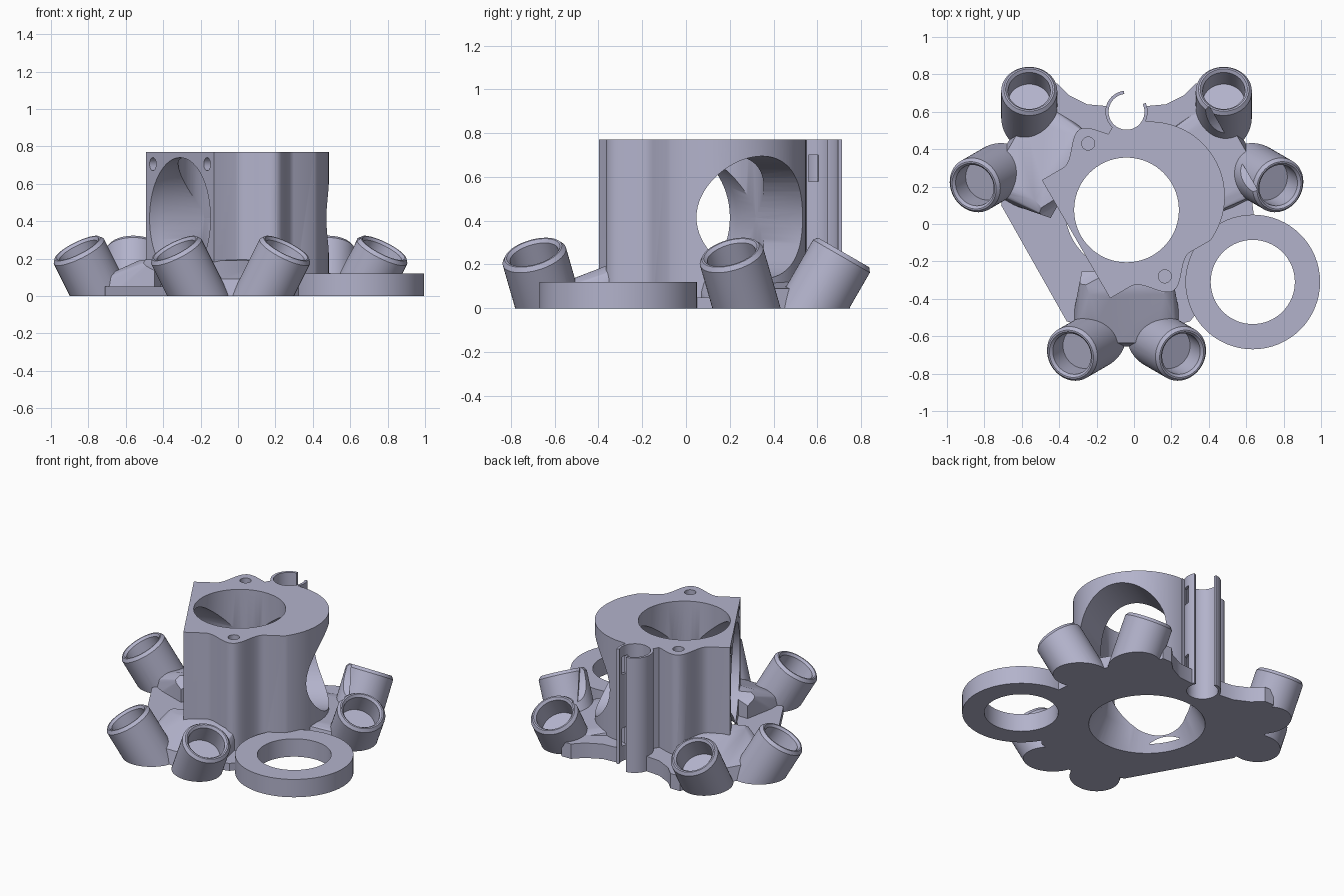
import bpy, bmesh, math
from mathutils import Vector, Matrix

if "Cube" in bpy.data.objects:
    bpy.data.objects.remove(bpy.data.objects["Cube"])

C = Vector((-0.04, 0.075, 0))                 # tool axis
ROT = Matrix.Translation(C) @ Matrix.Rotation(math.radians(30), 4, 'Z')   # duct frame (u, v, z)

mat = bpy.data.materials.new("lilac_grey")
mat.diffuse_color = (0.45, 0.45, 0.60, 1)
mat.use_nodes = True
mat.node_tree.nodes["Principled BSDF"].inputs["Base Color"].default_value = mat.diffuse_color


def make(name, bm, matrix=Matrix()):
    bmesh.ops.recalc_face_normals(bm, faces=bm.faces)
    me = bpy.data.meshes.new(name)
    bm.to_mesh(me)
    bm.free()
    me.transform(matrix)
    ob = bpy.data.objects.new(name, me)
    bpy.context.collection.objects.link(ob)
    me.materials.append(mat)
    return ob


def prism(name, pts, z0, z1, matrix=Matrix()):
    bm = bmesh.new()
    face = bm.faces.new([bm.verts.new((x, y, z0)) for x, y in pts])
    ext = bmesh.ops.extrude_face_region(bm, geom=[face])
    vs = [g for g in ext['geom'] if isinstance(g, bmesh.types.BMVert)]
    bmesh.ops.translate(bm, verts=vs, vec=(0, 0, z1 - z0))
    return make(name, bm, matrix)


def lathe(name, profile, origin, axis, n=56):
    """Closed solid from (radius, height) rings along an axis."""
    bm = bmesh.new()
    rings = [[bm.verts.new((r * math.cos(2 * math.pi * i / n), r * math.sin(2 * math.pi * i / n), h))
              for i in range(n)] for r, h in profile]
    for a, b in zip(rings, rings[1:]):
        for i in range(n):
            bm.faces.new((a[i], a[(i + 1) % n], b[(i + 1) % n], b[i]))
    bm.faces.new(rings[0])
    bm.faces.new(rings[-1])
    q = Vector(axis).to_track_quat('Z', 'Y').to_matrix().to_4x4()
    return make(name, bm, Matrix.Translation(Vector(origin)) @ q)


def hull(name, pts, matrix):
    bm = bmesh.new()
    for p in pts:
        bm.verts.new(p)
    out = bmesh.ops.convex_hull(bm, input=bm.verts)
    junk = [g for g in out['geom_interior'] if isinstance(g, bmesh.types.BMVert)]
    bmesh.ops.delete(bm, geom=junk, context='VERTS')
    return make(name, bm, matrix)


def boolean(target, other, op):
    m = target.modifiers.new("cut", 'BOOLEAN')
    m.operation, m.object, m.solver = op, other, 'EXACT'
    bpy.context.view_layer.objects.active = target
    bpy.ops.object.modifier_apply(modifier=m.name)
    bpy.data.objects.remove(other)


def circle(cx, cy, r, n=24):
    return [(cx + r * math.cos(2 * math.pi * i / n), cy + r * math.sin(2 * math.pi * i / n)) for i in range(n)]


adds, cuts = [], []

# base plate: straight front-left edge, curved back edge
body = prism("effector_body", [(-0.71, 0.1), (-0.36, -0.52), (-0.04, -0.62), (0.3, -0.52), (0.38, -0.42),
                               (0.64, 0.05), (0.6, 0.4), (0.4, 0.6), (-0.5, 0.6), (-0.68, 0.35)], 0, 0.05)
back = [(-0.48, 0.75), (-0.56, 0.5), (-0.3, 0.3), (0.25, 0.3), (0.5, 0.45), (0.4, 0.75)]
back += [(-0.04 + s * x, y) for s, seq in ((1, (0.37, 0.31, 0.21, 0.1)), (-1, (0.1, 0.21, 0.31, 0.37)))
         for x, y in zip(seq, (0.75, 0.69, 0.64, 0.63) if s == 1 else (0.63, 0.64, 0.69, 0.75))]
adds.append(prism("back_web", back, 0, 0.10))

# housing: flat face, two screw bumps, round rear
arc = [(0.145 + 0.4 * math.cos(math.radians(a)), 0.4 * math.sin(math.radians(a))) for a in range(-66, 67, 3)]
bump = [(u / 100, 0.365 + 0.0675 * (math.cos(math.pi * u / 18) + 1)) for u in range(-18, 19, 2)]
outline = [(-0.312, -0.365)] + [(u, -v) for u, v in bump] + arc + bump[::-1] + [(-0.312, 0.365)]
adds.append(prism("housing", outline, 0, 0.77, ROT))

# cable clip
CLIP = (-0.04, 0.6)
adds.append(prism("cable_clip", circle(*CLIP, 0.113, 48), 0, 0.77))
adds.append(prism("clip_neck", [(-0.17, 0.42), (0.1, 0.42), (0.08, 0.552), (-0.11, 0.53)], 0, 0.77))

# side ring
RING = (0.635, -0.31)
adds.append(prism("side_ring", circle(*RING, 0.36, 64), 0, 0.12))
cuts.append(prism("ring_hole", circle(*RING, 0.225, 64), -0.1, 0.3))

# three arms, each carrying two tilted sockets
for ang, h in ((30, 0.14), (150, 0.2), (270, 0.2)):
    M = Matrix.Translation(C) @ Matrix.Rotation(math.radians(ang), 4, 'Z')
    pts = [(0.33, s * 0.24, z) for s in (-1, 1) for z in (0, h)]
    pts += [(0.45, s * 0.2, h - 0.01) for s in (-1, 1)]
    pts += [(x, y, z) for s in (-1, 1) for z, r in ((0, 0.13), (0.09, 0.11)) for x, y in circle(0.6, s * 0.16, r)]
    adds.append(hull("arm", pts, M))
    for s in (-1, 1):
        axis = M.to_3x3() @ Vector((0.25, s * 0.433, 0.866))
        rim = M @ Vector((0.773, s * 0.2986, 0.255))
        adds.append(lathe("socket", [(0.15, -0.52), (0.15, -0.02), (0.135, 0)], rim, axis))
        cuts.append(lathe("socket_bore", [(0.113, -0.14), (0.113, -0.015), (0.128, 0.002), (0.128, 0.1)], rim, axis))

# bores: tool hole, side duct, clip hole and mouth, screw holes
cuts.append(lathe("tool_bore", [(0.36, -0.01), (0.28, 0.14), (0.28, 1)], C, (0, 0, 1), 72))
u_axis = ROT.to_3x3() @ Vector((1, 0, 0))
cuts.append(lathe("duct", [(0.325, -0.5), (0.325, -0.25), (0.28, 0), (0.28, 0.66)],
                  C + Vector((0, 0, 0.415)), u_axis, 72))
cuts.append(prism("clip_hole", circle(*CLIP, 0.096, 48), -0.1, 1))
mouth = [CLIP] + [(CLIP[0] + 0.2 * math.cos(math.radians(a)), CLIP[1] + 0.2 * math.sin(math.radians(a)))
                  for a in (25, 48, 72, 97)]
cuts.append(prism("clip_mouth", mouth, -0.1, 1))
for z in (0.1, 0.58):                          # strap slots beside the clip
    cuts.append(prism("strap_slot", [(0.02, 0.545), (0.2, 0.6), (0.2, 0.64), (0.02, 0.59)], z, z + 0.12))
for s in (-1, 1):
    cuts.append(lathe("boss_hole", [(0.035, 0.5), (0.035, 1)], ROT @ Vector((0, s * 0.41, 0)), (0, 0, 1), 24))
    for z in (0.125, 0.705):
        cuts.append(lathe("face_hole", [(0.035, -0.1), (0.035, 0.12)],
                          ROT @ Vector((-0.312, s * 0.29, z)), u_axis, 24))
cuts.append(prism("floor_trim", [(-2, -2), (2, -2), (2, 2), (-2, 2)], -1, 0))

for ob in adds:
    boolean(body, ob, 'UNION')
for ob in cuts:
    boolean(body, ob, 'DIFFERENCE')

body.data.materials.clear()
body.data.materials.append(mat)
for p in body.data.polygons:
    p.material_index = 0
bpy.context.view_layer.objects.active = body
body.select_set(True)
bpy.ops.object.shade_smooth_by_angle(angle=math.radians(30))
